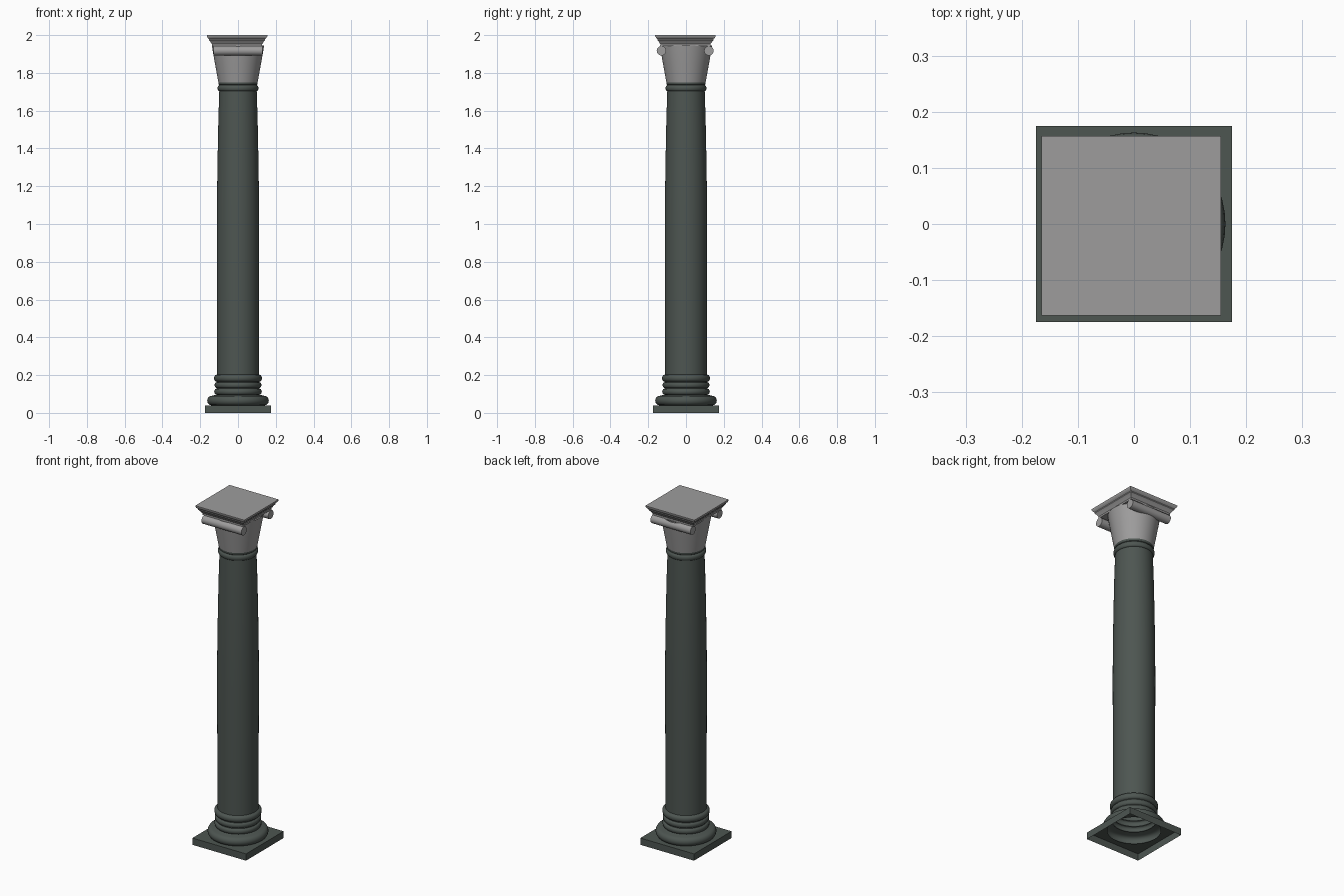
import bpy, bmesh, math
from mathutils import Matrix

if "Cube" in bpy.data.objects:
    bpy.data.objects.remove(bpy.data.objects["Cube"])

def material(name, rgb):
    m = bpy.data.materials.new(name)
    m.diffuse_color = (*rgb, 1)
    m.use_nodes = True
    m.node_tree.nodes["Principled BSDF"].inputs["Base Color"].default_value = m.diffuse_color
    return m

dark = material("dark green stone", (0.075, 0.092, 0.083))
light = material("pale grey stone", (0.34, 0.335, 0.335))

def finish(name, bm, mat, loc=(0, 0, 0)):
    me = bpy.data.meshes.new(name)
    bm.to_mesh(me)
    bm.free()
    me.materials.append(mat)
    ob = bpy.data.objects.new(name, me)
    ob.location = loc
    bpy.context.collection.objects.link(ob)
    bpy.ops.object.select_all(action='DESELECT')
    ob.select_set(True)
    bpy.context.view_layer.objects.active = ob
    bpy.ops.object.shade_smooth_by_angle(angle=math.radians(35))
    return ob

def lathe(name, profile, mat, square=0, loc=(0, 0, 0), cap=False, n=48):
    """Spin (radius, z) points; the first `square` points make square rings."""
    bm = bmesh.new()
    rings = []
    for i, (r, z) in enumerate(profile):
        ring = []
        for k in range(n):
            a = 2 * math.pi * k / n
            c, s = math.cos(a), math.sin(a)
            f = r / max(abs(c), abs(s)) if i < square else r
            ring.append(bm.verts.new((c * f, s * f, z)))
        rings.append(ring)
    for a, b in zip(rings, rings[1:]):
        for k in range(n):
            j = (k + 1) % n
            bm.faces.new((a[k], a[j], b[j], b[k]))
    if cap:
        bm.faces.new(rings[-1])
    return finish(name, bm, mat, loc)

def bulge(r, depth, z0, z1, steps=8):
    """Half-round moulding profile from z0 to z1."""
    return [(r + depth * math.sin(math.pi * i / steps),
             (z0 + z1) / 2 - (z1 - z0) / 2 * math.cos(math.pi * i / steps))
            for i in range(steps + 1)]

# Square plinth, open underneath, with a round opening under the torus
lathe("plinth", [(0.175, 0), (0.175, 0.04), (0.14, 0.04)], dark, square=2)

# Base mouldings: big torus, then three stacked rings
base = bulge(0.14, 0.023, 0.04, 0.09) + [(0.125, 0.094)]
for z0, z1, d in ((0.096, 0.128, 0.012), (0.132, 0.162, 0.010), (0.166, 0.202, 0.013)):
    base += bulge(0.114, d, z0, z1, 6)
lathe("base_mouldings", base + [(0.111, 0.204)], dark)

# Shaft with a gentle swelling toward the middle
lathe("shaft", [(0.110, 0.2), (0.111, 0.6), (0.112, 0.95), (0.111, 1.15),
                (0.108, 1.35), (0.104, 1.55), (0.099, 1.71)], dark)
lathe("neck_ring", [(0.098, 1.70)] + bulge(0.098, 0.010, 1.703, 1.735)
      + [(0.102, 1.738), (0.104, 1.75), (0.09, 1.752)], dark)

# Capital bell
lathe("capital_bell", [(0.09, 1.748), (0.104, 1.75), (0.113, 1.80),
                       (0.122, 1.85), (0.131, 1.90), (0.138, 1.945)], light)

# Moulded square slab on top
abacus = [(0.10, 1.943), (0.133, 1.943), (0.133, 1.953), (0.137, 1.958), (0.142, 1.967),
          (0.149, 1.974), (0.149, 1.98), (0.155, 1.985), (0.160, 1.994), (0.160, 2.0)]
lathe("abacus", abacus, light, square=len(abacus), loc=(-0.005, -0.003, 0), cap=True)

# Scroll rolls along the front and back of the capital
for name, y in (("front_scroll", -0.13), ("back_scroll", 0.121)):
    bm = bmesh.new()
    bmesh.ops.create_cone(bm, cap_ends=True, segments=24, radius1=0.025, radius2=0.025,
                          depth=0.26, matrix=Matrix.Rotation(math.pi / 2, 4, 'Y'))
    finish(name, bm, light, (0.0, y, 1.917))
